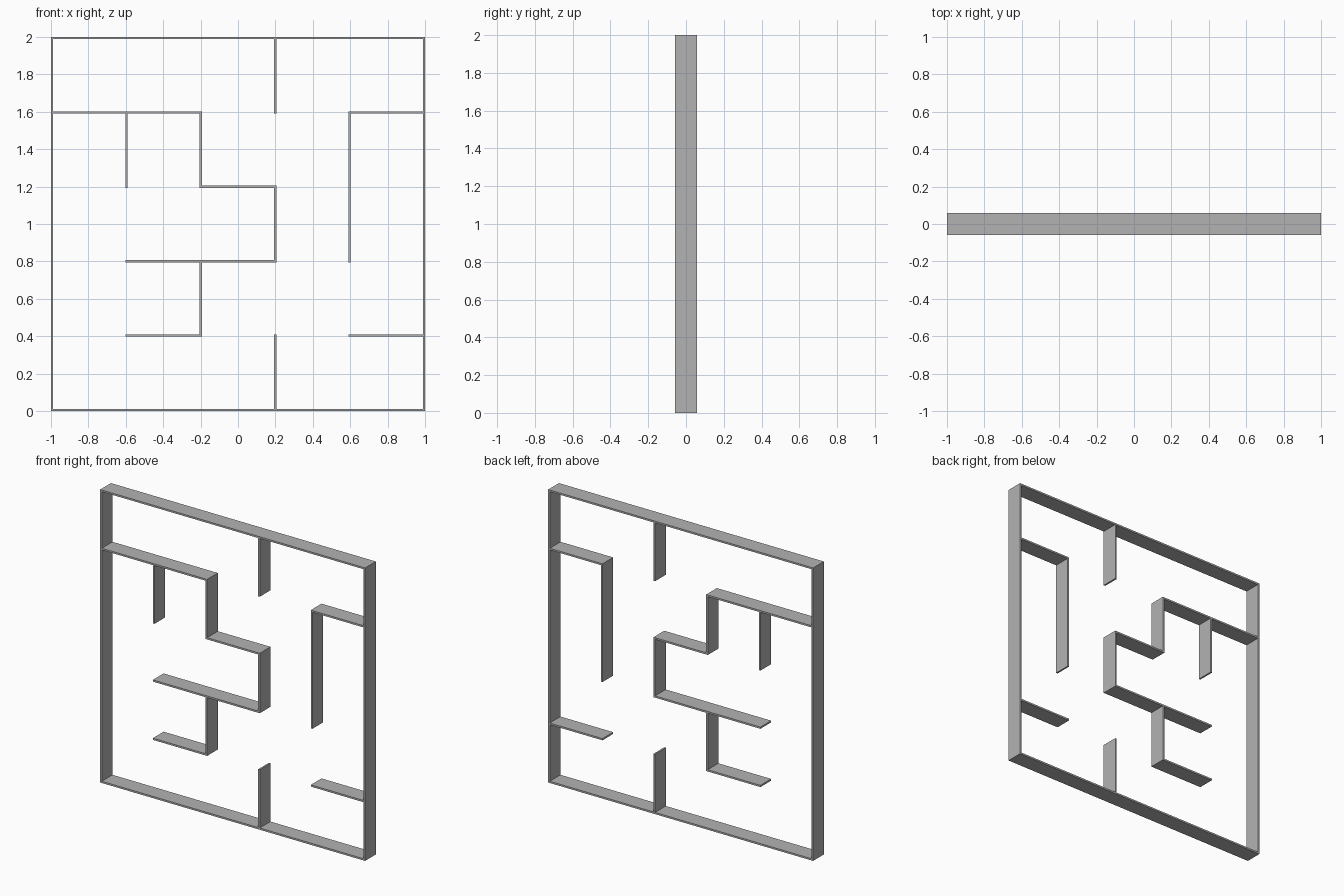
import bpy
import bmesh

cube = bpy.data.objects.get("Cube")
if cube:
    bpy.data.objects.remove(cube, do_unlink=True)

CELLS = 5
THICK = 0.012
DEPTH = 0.115
PITCH = (2 - THICK) / CELLS

grey = bpy.data.materials.new("wall_grey")
grey.use_nodes = True
grey.diffuse_color = (0.45, 0.45, 0.45, 1)
grey.node_tree.nodes["Principled BSDF"].inputs["Base Color"].default_value = grey.diffuse_color


def band(i):
    """Extent of a post (even index) or of the span between two posts (odd index)."""
    start = i // 2 * PITCH
    return (start + THICK, start + PITCH) if i % 2 else (start, start + THICK)


def run_tiles(points):
    """Posts and spans passed by a path over the grid corners."""
    tiles = set()
    for (a, b), (c, d) in zip(points, points[1:]):
        for i in range(2 * min(a, c), 2 * max(a, c) + 1):
            for j in range(2 * min(b, d), 2 * max(b, d) + 1):
                tiles.add((i, j))
    return tiles


def build_wall(name, tiles):
    """Flat plan of the wall, merged and extruded through its depth."""
    bm = bmesh.new()
    for i, j in sorted(tiles):
        (x0, x1), (z0, z1) = band(i), band(j)
        corners = ((x0, z0), (x1, z0), (x1, z1), (x0, z1))
        bm.faces.new([bm.verts.new((x - 1, -DEPTH / 2, z)) for x, z in corners])
    bmesh.ops.remove_doubles(bm, verts=bm.verts, dist=0.0001)
    plan = bmesh.ops.extrude_face_region(bm, geom=bm.faces[:], use_keep_orig=True)
    back = [v for v in plan["geom"] if isinstance(v, bmesh.types.BMVert)]
    bmesh.ops.translate(bm, verts=back, vec=(0, DEPTH, 0))
    bmesh.ops.recalc_face_normals(bm, faces=bm.faces)
    bmesh.ops.dissolve_limit(bm, angle_limit=0.01, verts=bm.verts, edges=bm.edges)
    mesh = bpy.data.meshes.new(name)
    bm.to_mesh(mesh)
    bm.free()
    mesh.materials.append(grey)
    bpy.context.collection.objects.link(bpy.data.objects.new(name, mesh))


# Square outer frame
N = CELLS
frame = run_tiles([(0, 0), (N, 0), (N, N), (0, N), (0, 0)])
build_wall("outer_frame", frame)

# Inner walls as paths of (column, row) corners, trimmed where they meet the frame
inner_walls = {
    "top_wall": [[(3, 4), (3, 5)]],
    "bottom_wall": [[(3, 0), (3, 1)]],
    "winding_wall": [
        [(0, 4), (2, 4), (2, 3), (3, 3), (3, 2), (1, 2)],
        [(1, 4), (1, 3)],
        [(2, 2), (2, 1), (1, 1)],
    ],
    "upper_side_wall": [[(5, 4), (4, 4), (4, 2)]],
    "lower_side_wall": [[(4, 1), (5, 1)]],
}
for name, paths in inner_walls.items():
    build_wall(name, set().union(*map(run_tiles, paths)) - frame)
